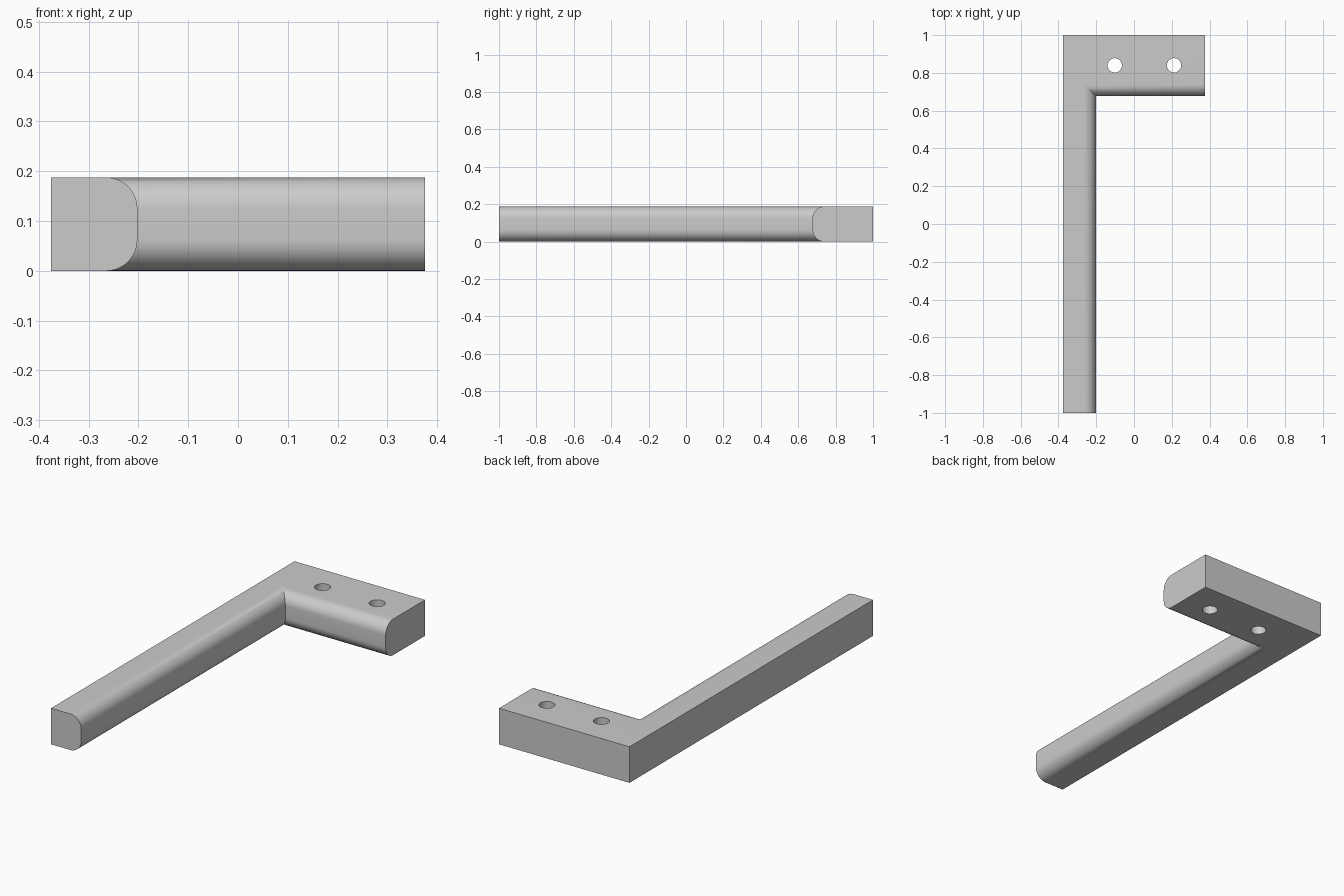
import bpy, bmesh
from math import sin, cos, pi, radians

if "Cube" in bpy.data.objects:
    bpy.data.objects.remove(bpy.data.objects["Cube"])

H, R, SEG = 0.1875, 0.0625, 12          # thickness, edge radius, arc segments
X0, X1, Y0, Y1 = -0.375, 0.375, -1.0, 1.0
IX, IY = -0.202, 0.677                  # inner faces of the long and short arms

# Rounded inner edge as (inset, height), bottom to top
arc = [(R - R * sin(a), R - R * cos(a)) for a in (i * pi / 2 / SEG for i in range(SEG + 1))]
profile = arc + [(d, H - z) for d, z in reversed(arc)]

# L-shaped bracket: profile swept along the inner edge with a mitred corner
bm = bmesh.new()
arm_end = [bm.verts.new((IX - d, Y0, z)) for d, z in profile]
corner = [bm.verts.new((IX - d, IY + d, z)) for d, z in profile]
head_end = [bm.verts.new((X1, IY + d, z)) for d, z in profile]
outer = [[bm.verts.new((x, y, z)) for z in (0, H)] for x, y in ((X1, Y1), (X0, Y1), (X0, Y0))]

for a, b in ((arm_end, corner), (corner, head_end)):
    for i in range(len(profile) - 1):
        bm.faces.new((a[i], b[i], b[i + 1], a[i + 1]))
for a, b in zip(outer, outer[1:]):
    bm.faces.new((a[0], b[0], b[1], a[1]))
bm.faces.new(arm_end + outer[2][::-1])
bm.faces.new(head_end + outer[0][::-1])
for k, p in ((0, 0), (1, -1)):
    bm.faces.new([arm_end[p], corner[p], head_end[p]] + [o[k] for o in outer])
bmesh.ops.recalc_face_normals(bm, faces=bm.faces)
mesh = bpy.data.meshes.new("bracket")
bm.to_mesh(mesh)
bm.free()
bracket = bpy.data.objects.new("bracket", mesh)
bpy.context.collection.objects.link(bracket)

# Two screw holes through the short arm
for x in (-0.102, 0.212):
    bpy.ops.mesh.primitive_cylinder_add(vertices=32, radius=0.038, depth=0.5, location=(x, 0.84, H / 2))
    cutter = bpy.context.object
    cutter.name = "hole_cutter"
    cutter.hide_render = True
    mod = bracket.modifiers.new("screw_hole", 'BOOLEAN')
    mod.operation, mod.solver, mod.object = 'DIFFERENCE', 'EXACT', cutter
    bpy.context.view_layer.objects.active = bracket
    bpy.ops.object.modifier_apply(modifier=mod.name)
    bpy.data.objects.remove(cutter)

bpy.ops.object.select_all(action='DESELECT')
bracket.select_set(True)
bpy.context.view_layer.objects.active = bracket
bpy.ops.object.shade_smooth_by_angle(angle=radians(30))
